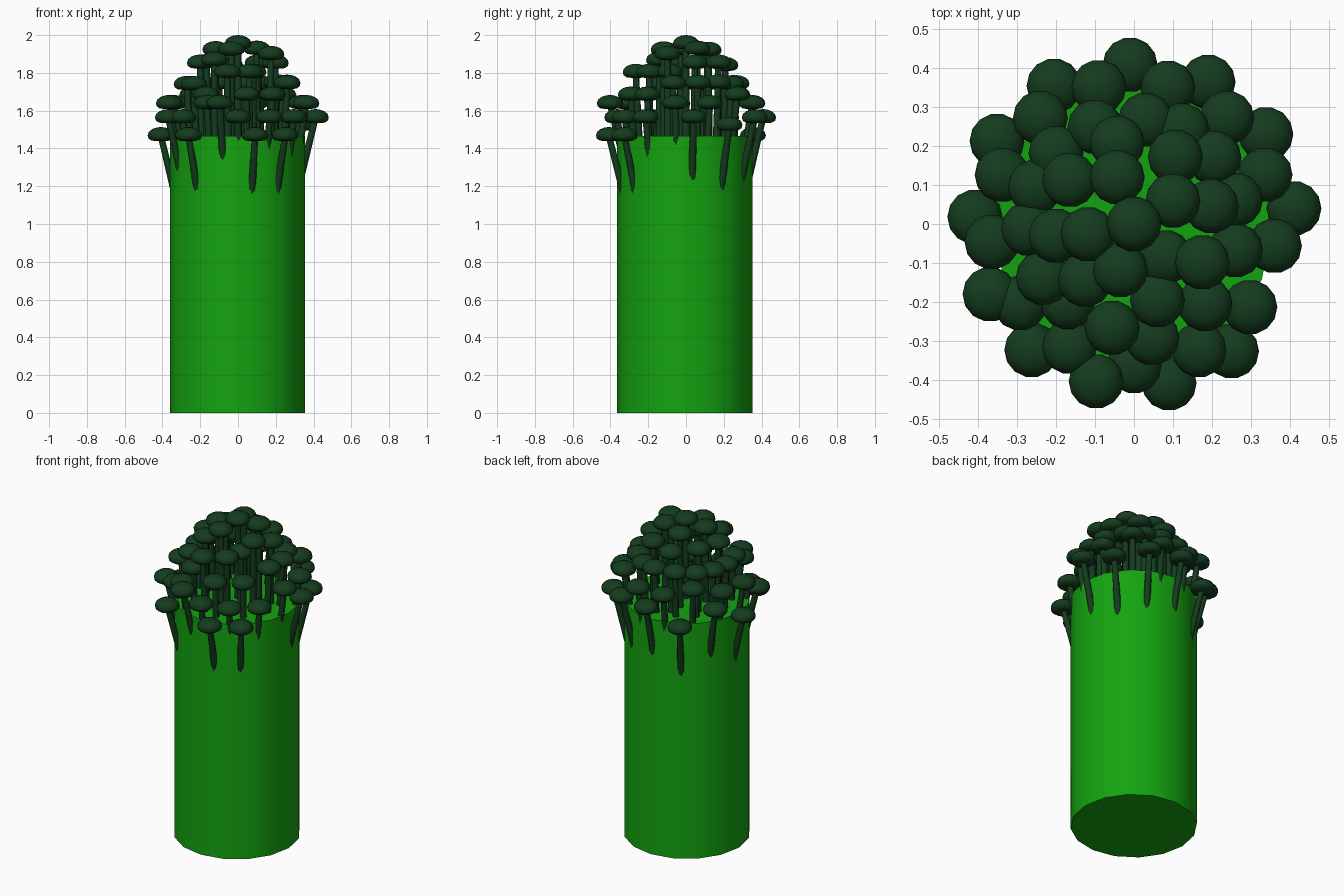
import bpy, bmesh, math
from mathutils import Vector

if "Cube" in bpy.data.objects:
    bpy.data.objects.remove(bpy.data.objects["Cube"])


def material(name, color):
    m = bpy.data.materials.new(name)
    m.diffuse_color = (*color, 1)
    m.use_nodes = True
    m.node_tree.nodes["Principled BSDF"].inputs["Base Color"].default_value = m.diffuse_color
    return m


def finish(name, bm, mat, angle):
    bmesh.ops.recalc_face_normals(bm, faces=bm.faces)
    me = bpy.data.meshes.new(name)
    bm.to_mesh(me)
    bm.free()
    me.materials.append(mat)
    ob = bpy.data.objects.new(name, me)
    bpy.context.collection.objects.link(ob)
    bpy.ops.object.select_all(action='DESELECT')
    ob.select_set(True)
    bpy.context.view_layer.objects.active = ob
    bpy.ops.object.shade_smooth_by_angle(angle=math.radians(angle))


def lathe(bm, rings, sides):
    """Loft rings given as (centre, radius), closing both ends."""
    loops = []
    for c, r in rings:
        loops.append([bm.verts.new(c + Vector((r * math.cos(a), r * math.sin(a), 0)))
                      for a in (2 * math.pi * i / sides for i in range(sides))])
    for lo, hi in zip(loops, loops[1:]):
        for i in range(sides):
            j = (i + 1) % sides
            bm.faces.new((lo[i], lo[j], hi[j], hi[i]))
    bm.faces.new(loops[0][::-1])
    bm.faces.new(loops[-1])


stalk_green = material("stalk_green", (0.007, 0.37, 0.005))
floret_green = material("floret_green", (0.007, 0.045, 0.013))

# Thick stalk
bm = bmesh.new()
lathe(bm, [(Vector((-0.003, -0.006, 0)), 0.358), (Vector((-0.003, -0.006, 1.465)), 0.358)], 16)
finish("stalk", bm, stalk_green, 40)

# Crown florets: height follows a dome
crown = [(0, 0), (-.035, -.118), (.10, .06), (-.118, -.026), (-.043, .12),
         (.198, .046), (-.20, -.03), (-.165, .113), (-.125, -.143), (.106, .172),
         (-.043, .208), (-.233, -.138), (-.27, -.012), (-.2, .182),
         (-.253, .095), (.26, .062), (.26, -.067), (.205, .17), (.123, .24),
         (.03, .267), (-.1, .249)]
florets = [(x, y, 1.962 - 1.95 * (x * x + y * y) - 13.7 * (x * x + y * y) ** 2) for x, y in crown]

# Outer florets in uneven tiers
tiers = {
    1.475: [(.09, -.408), (.25, -.326), (-.262, -.323), (-.408, .018), (-.205, .354)],
    1.53: [(.338, .23)],
    1.57: [(0, -.364), (.167, -.323), (.297, -.213), (-.369, -.18), (-.292, -.203),
           (.41, .04), (-.01, .408), (-.351, .213), (.19, .364)],
    1.645: [(-.097, -.403), (-.165, -.315), (.36, -.056), (.336, .126), (-.364, -.046),
            (-.338, .126), (.087, .349), (-.09, .351)],
    1.69: [(.046, -.292), (.182, -.205), (.238, .272), (-.24, .272), (-.17, -.2)],
    1.81: [(.08, -.085), (.06, -.195), (-.056, -.266)],
    1.905: [(.175, -.098)],
}
florets += [(x, y, z) for z, pts in tiers.items() for x, y in pts]

# Cap profile (radius, height); stems lean in to the stalk, more so at the rim
cap = [(.025, -.036), (.05, -.033), (.066, -.022), (.0705, -.006), (.064, .013),
       (.047, .027), (.025, .035), (.004, .038)]
caps, stems = bmesh.new(), bmesh.new()
for x, y, z in florets:
    p = Vector((x, y, z))
    lathe(caps, [(p + Vector((0, 0, h)), r) for r, h in cap], 14)
    drop = max(.42, z - 1.4)
    lean = Vector((x, y, 0)) / .41 * .24 * (p.xy.length / .41) ** 3 * drop
    root = p - lean - Vector((0, 0, drop))
    lathe(stems, [(root, .021), (p + Vector((0, 0, -.01)), .017)], 8)
finish("floret_caps", caps, floret_green, 60)
finish("floret_stems", stems, floret_green, 60)
